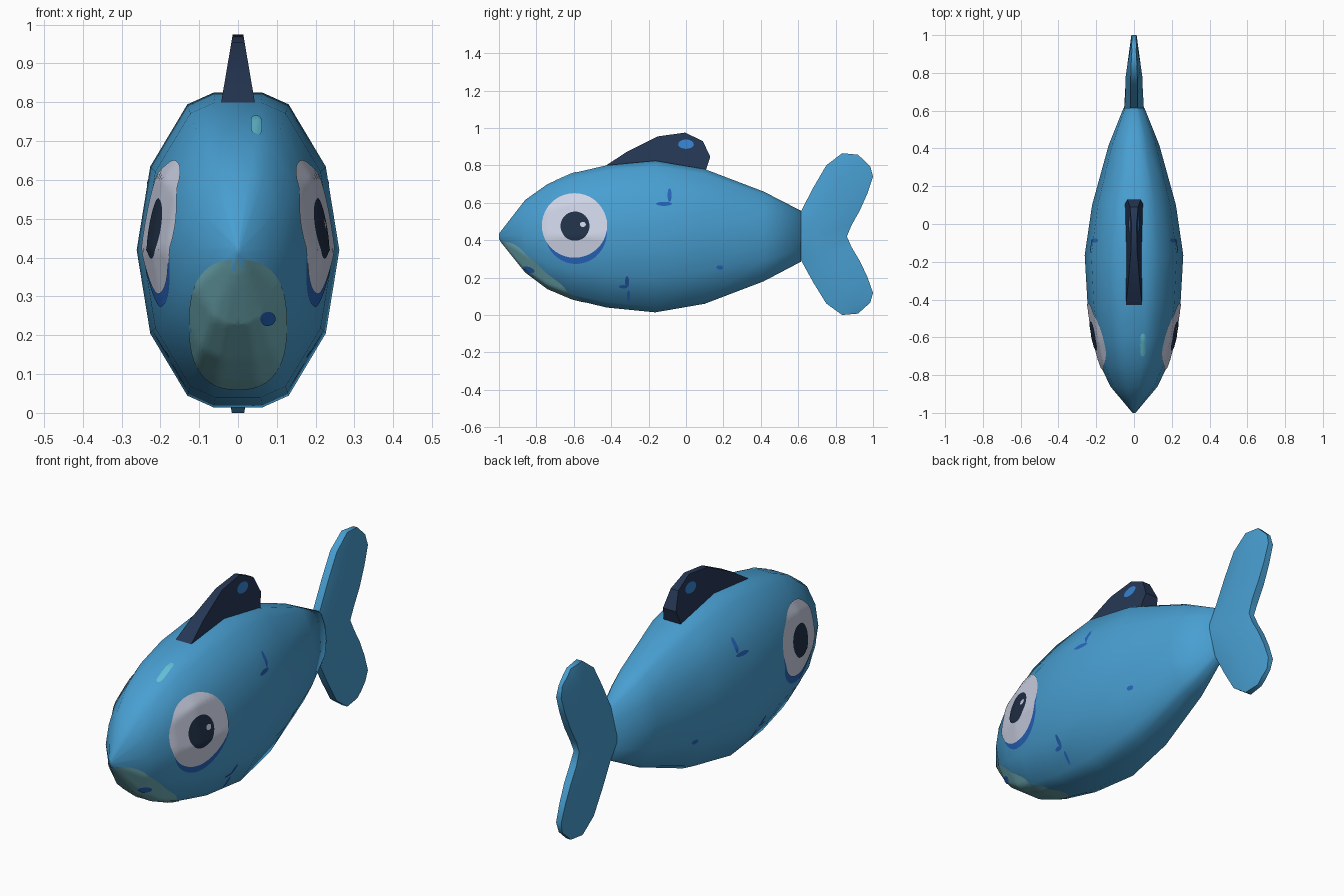
import bpy, bmesh, math
from mathutils import Vector
from mathutils.bvhtree import BVHTree

if "Cube" in bpy.data.objects:
    bpy.data.objects.remove(bpy.data.objects["Cube"])


def material(name, r, g, b):
    m = bpy.data.materials.new(name)
    m.diffuse_color = (r, g, b, 1)
    m.use_nodes = True
    m.node_tree.nodes["Principled BSDF"].inputs["Base Color"].default_value = m.diffuse_color
    return m


BLUE = material("body_blue", 0.065, 0.345, 0.64)
NAVY = material("fin_navy", 0.019, 0.038, 0.09)
WHITE = material("eye_white", 0.62, 0.66, 0.80)
DARK = material("pupil_dark", 0.015, 0.03, 0.065)
ROYAL = material("royal_blue", 0.02, 0.13, 0.50)
TEAL = material("mouth_teal", 0.17, 0.45, 0.50)
LIGHT = material("highlight_cyan", 0.13, 0.53, 0.68)
SPOT = material("fin_spot_blue", 0.035, 0.22, 0.62)


def finish(name, bm, mat, angle):
    me = bpy.data.meshes.new(name)
    bm.to_mesh(me)
    bm.free()
    me.materials.append(mat)
    ob = bpy.data.objects.new(name, me)
    bpy.context.collection.objects.link(ob)
    bpy.ops.object.select_all(action='DESELECT')
    ob.select_set(True)
    bpy.context.view_layer.objects.active = ob
    bpy.ops.object.shade_smooth_by_angle(angle=math.radians(angle))
    return ob


def loft(name, rings, mat, angle):
    """Skin a list of equal-length rings, cap the ends; return a ray tree."""
    bm = bmesh.new()
    vr = [[bm.verts.new(p) for p in r] for r in rings]
    n = len(vr[0])
    for a, b in zip(vr, vr[1:]):
        for i in range(n):
            j = (i + 1) % n
            bm.faces.new((a[i], a[j], b[j], b[i]))
    bm.faces.new(vr[0])
    bm.faces.new(vr[-1])
    bmesh.ops.recalc_face_normals(bm, faces=bm.faces)
    tree = BVHTree.FromBMesh(bm)
    finish(name, bm, mat, angle)
    return tree


def decal(name, mat, tree, view, u, v, ru, rv, offset, power=2.0, rings=10, segs=40):
    """Thin painted patch: an ellipse projected on a surface along a view axis."""
    if view in ("right", "left"):
        s = 1 if view == "right" else -1
        d = Vector((-s, 0, 0))
        place = lambda a, b: Vector((2 * s, a, b))
    elif view == "front":
        d = Vector((0, 1, 0))
        place = lambda a, b: Vector((a, -3, b))
    else:
        d = Vector((0, 0, -1))
        place = lambda a, b: Vector((a, b, 3))

    bm = bmesh.new()

    def vert(a, b):
        hit, nor, _, _ = tree.ray_cast(place(a, b), d)
        if hit is None:
            return None
        if nor.dot(d) > 0:
            nor = -nor
        return bm.verts.new(hit + nor * offset)

    def sp(c):
        return math.copysign(abs(c) ** (2 / power), c)

    centre = vert(u, v)
    grid = []
    for k in range(1, rings + 1):
        f = k / rings
        grid.append([vert(u + ru * f * sp(math.cos(2 * math.pi * i / segs)),
                          v + rv * f * sp(math.sin(2 * math.pi * i / segs)))
                     for i in range(segs)])
    for i in range(segs):
        j = (i + 1) % segs
        quads = [(centre, grid[0][i], grid[0][j])]
        quads += [(a[i], b[i], b[j], a[j]) for a, b in zip(grid, grid[1:])]
        for q in quads:
            if None not in q:
                bm.faces.new(q)
    for f in bm.faces:
        f.normal_update()
        if f.normal.dot(d) > 0:
            f.normal_flip()
    finish(name, bm, mat, 60)


# Body: fourteen-sided sections (y, top, bottom, half width)
stations = [(-1.0, 0.435, 0.405, 0.008), (-0.86, 0.615, 0.23, 0.125),
            (-0.74, 0.70, 0.14, 0.182), (-0.61, 0.757, 0.085, 0.218),
            (-0.425, 0.80, 0.04, 0.246), (-0.165, 0.825, 0.014, 0.261),
            (0.10, 0.78, 0.06, 0.222), (0.415, 0.66, 0.18, 0.135),
            (0.615, 0.557, 0.285, 0.055)]
quarter = [(1, 0), (0.866, 0.53), (0.5, 0.925), (0.24, 1.0)]
section = (quarter + [(-x, z) for x, z in reversed(quarter)]
           + [(-x, -z) for x, z in quarter[1:]]
           + [(x, -z) for x, z in reversed(quarter[1:])])
body = loft("body", [[(x * w, y, (t + b) / 2 + z * (t - b) / 2) for x, z in section]
                     for y, t, b, w in stations], BLUE, 75)

# Tail: forked, swept from lower lobe tip to upper lobe tip
# (leading y, z, trailing y, z, half thickness at lead, middle, trail)
lobe = [(0.56, 0.42, 0.86, 0.42, 0.055, 0.046, 0.015),
        (0.615, 0.555, 0.885, 0.48, 0.018, 0.046, 0.018),
        (0.68, 0.68, 0.93, 0.56, 0.018, 0.044, 0.018),
        (0.75, 0.80, 0.97, 0.65, 0.018, 0.036, 0.016),
        (0.835, 0.865, 1.0, 0.74, 0.016, 0.024, 0.014),
        (0.92, 0.857, 0.985, 0.795, 0.011, 0.013, 0.010)]


def tail_ring(s, k):
    ly, lz, ty, tz, a, m, c = s
    pts = [(a, ly, lz), (m, ly + (ty - ly) * 0.4, lz + (tz - lz) * 0.4), (c, ty, tz)]
    pts += [(-x, y, z) for x, y, z in reversed(pts)]
    return [(x, y, 0.42 + (z - 0.42) * k) for x, y, z in pts]


loft("tail_fin", [tail_ring(s, -0.944) for s in reversed(lobe[1:])]
     + [tail_ring(s, 1) for s in lobe], BLUE, 50)

# Back fin: side outline, thinner towards the top
outline = [(-0.47, 0.772), (-0.43, 0.798), (-0.32, 0.87), (-0.15, 0.955), (-0.005, 0.975),
           (0.09, 0.93), (0.13, 0.845), (0.105, 0.77), (-0.16, 0.795)]
half = lambda z: 0.045 - (z - 0.79) * 0.17
fin = loft("back_fin", [[(s * half(z), y, z) for y, z in outline] for s in (-1, 1)], NAVY, 35)

# Painted details on both sides
marks = [(-0.118, 0.594, 0.042, 0.011), (-0.088, 0.64, 0.011, 0.036),
         (-0.315, 0.178, 0.011, 0.03), (-0.335, 0.152, 0.024, 0.009),
         (-0.307, 0.10, 0.009, 0.032), (0.18, 0.255, 0.018, 0.011)]
for side in ("right", "left"):
    decal("eye_rim_" + side, ROYAL, body, side, -0.588, 0.445, 0.166, 0.172, 0.002, rings=14)
    decal("eye_white_" + side, WHITE, body, side, -0.595, 0.478, 0.174, 0.171, 0.0045, rings=14)
    decal("pupil_" + side, DARK, body, side, -0.592, 0.475, 0.077, 0.077, 0.0065)
    decal("fin_spot_" + side, SPOT, fin, side, 0.0, 0.913, 0.042, 0.025, 0.002, rings=2, segs=20)
    for i, (y, z, ry, rz) in enumerate(marks):
        decal("scale_mark_%s_%d" % (side, i), ROYAL, body, side, y, z, ry, rz,
              0.002, rings=3, segs=16)
decal("eye_glint", WHITE, body, "right", -0.55, 0.483, 0.016, 0.014, 0.0085, rings=2, segs=16)

# Mouth patch, mouth dot and forehead shine
decal("mouth_patch", TEAL, body, "front", 0, 0.228, 0.125, 0.167, 0.002, 2.5, 16, 48)
decal("mouth_dot", ROYAL, body, "front", 0.075, 0.244, 0.019, 0.018, 0.004, rings=3, segs=16)
decal("forehead_shine", LIGHT, body, "top", 0.047, -0.64, 0.014, 0.06, 0.002, 3, 5, 24)
